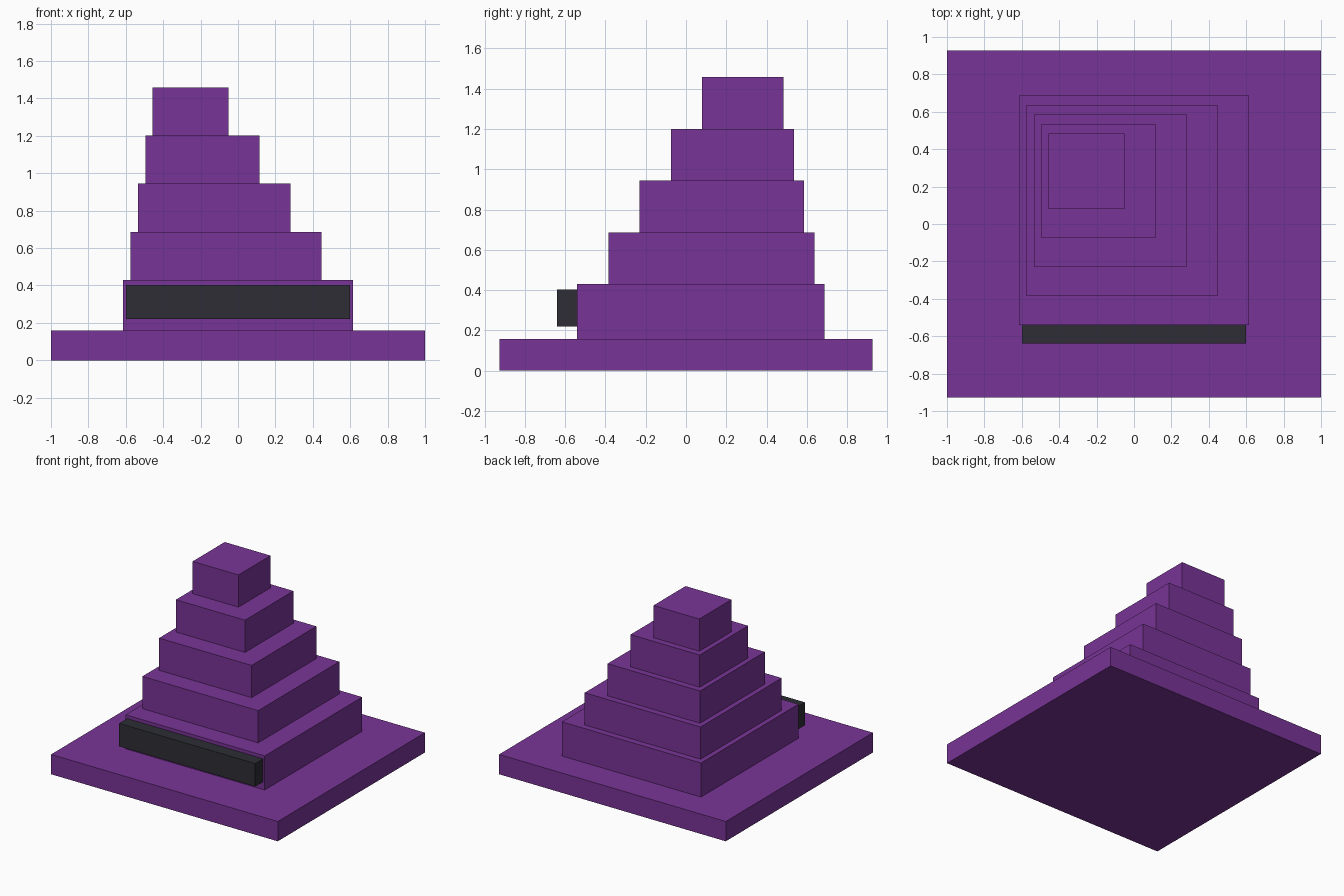
import bpy

if "Cube" in bpy.data.objects:
    bpy.data.objects.remove(bpy.data.objects["Cube"])


def material(name, rgb):
    m = bpy.data.materials.new(name)
    m.diffuse_color = (*rgb, 1.0)
    m.use_nodes = True
    m.node_tree.nodes["Principled BSDF"].inputs["Base Color"].default_value = m.diffuse_color
    return m


purple = material("purple", (0.19, 0.034, 0.305))
charcoal = material("charcoal", (0.026, 0.027, 0.036))


def box(name, x, y, z, mat):
    """Axis-aligned box from (min, max) pairs."""
    centre = [(a + b) / 2 for a, b in (x, y, z)]
    bpy.ops.mesh.primitive_cube_add(size=1, location=centre)
    ob = bpy.context.object
    ob.name = name
    ob.scale = [b - a for a, b in (x, y, z)]
    bpy.ops.object.transform_apply(location=False, rotation=False, scale=True)
    ob.data.materials.append(mat)
    return ob


# Wide base slab
BASE_TOP, FIRST_TOP, STEP = 0.158, 0.43, 0.257
box("base_slab", (-1, 1), (-0.927, 0.927), (0, BASE_TOP), purple)

# Five square tiers, shrinking evenly towards the back left
for i in range(5):
    half = 0.614 - 0.103 * i
    cx, cy = -0.0635 * i, 0.074 + 0.052 * i
    top = FIRST_TOP + STEP * i
    bottom = BASE_TOP if i == 0 else top - STEP
    box(f"tier_{i + 1}", (cx - half, cx + half), (cy - half, cy + half),
        (bottom, top), purple)

# Dark sign panel on the front of the lowest tier
box("front_panel", (-0.6, 0.6), (-0.64, -0.54), (0.22, 0.403), charcoal)
